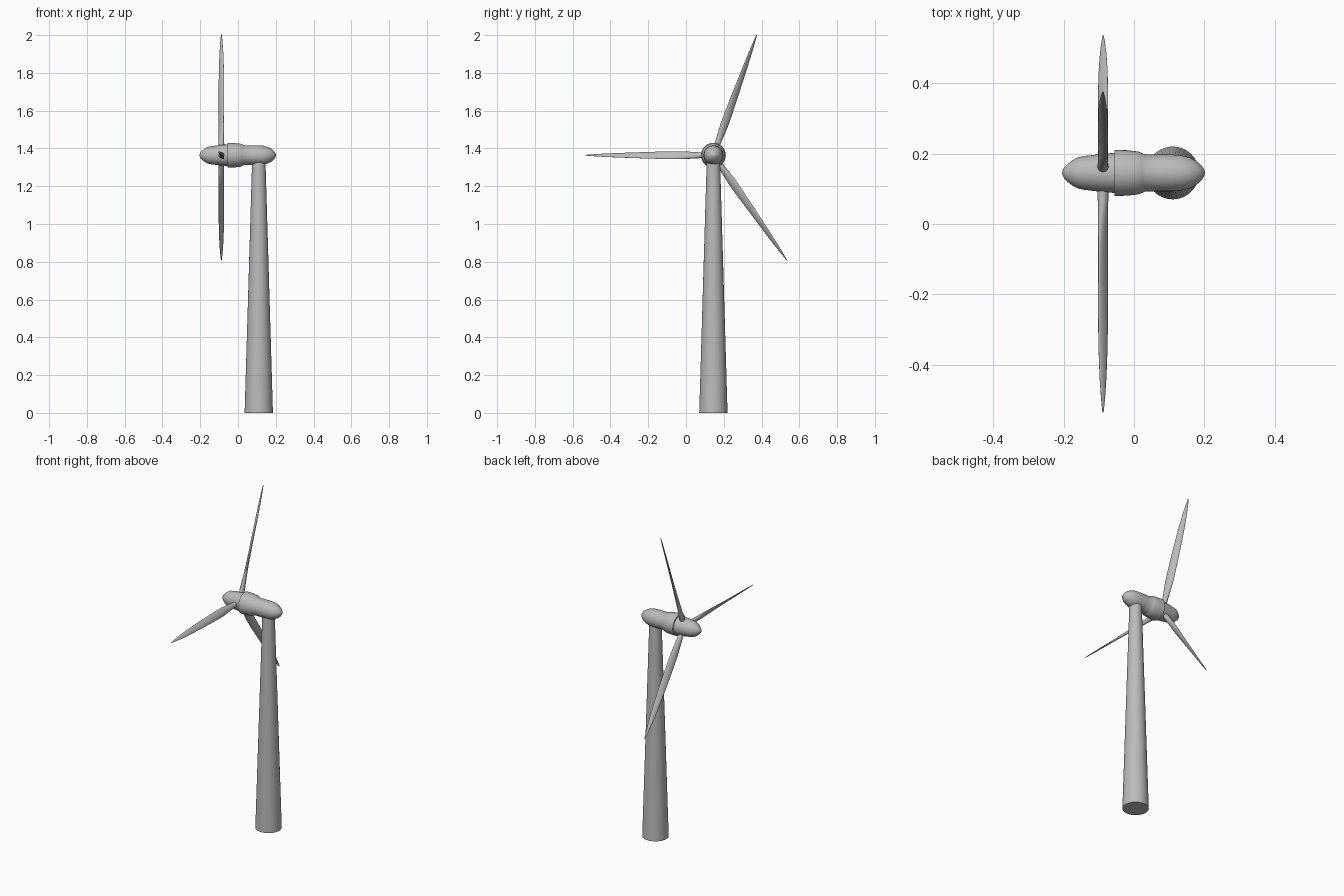
import bpy, bmesh, math
from mathutils import Vector, Matrix

if "Cube" in bpy.data.objects:
    bpy.data.objects.remove(bpy.data.objects["Cube"])

AXIS_Y, AXIS_Z = 0.145, 1.364      # rotor axis height and offset
TOWER_X, ROTOR_X = 0.11, -0.088

grey = bpy.data.materials.new("light_grey")
grey.diffuse_color = (0.5, 0.5, 0.5, 1)
grey.use_nodes = True
grey.node_tree.nodes["Principled BSDF"].inputs["Base Color"].default_value = grey.diffuse_color


def loft(name, rings, smooth_angle=35):
    """Skin a list of closed rings of points and cap both ends."""
    bm = bmesh.new()
    rows = [[bm.verts.new(p) for p in ring] for ring in rings]
    n = len(rows[0])
    for a, b in zip(rows, rows[1:]):
        for i in range(n):
            j = (i + 1) % n
            bm.faces.new((a[i], a[j], b[j], b[i]))
    bm.faces.new(rows[0][::-1])
    bm.faces.new(rows[-1])
    bmesh.ops.recalc_face_normals(bm, faces=bm.faces)
    mesh = bpy.data.meshes.new(name)
    bm.to_mesh(mesh)
    bm.free()
    mesh.materials.append(grey)
    obj = bpy.data.objects.new(name, mesh)
    bpy.context.collection.objects.link(obj)
    bpy.ops.object.select_all(action='DESELECT')
    obj.select_set(True)
    bpy.context.view_layer.objects.active = obj
    bpy.ops.object.shade_smooth_by_angle(angle=math.radians(smooth_angle))
    return obj


def circle(centre, u, v, r, n=40):
    angles = [2 * math.pi * i / n for i in range(n)]
    return [centre + u * r * math.cos(a) + v * r * math.sin(a) for a in angles]


X, Y, Z = Vector((1, 0, 0)), Vector((0, 1, 0)), Vector((0, 0, 1))


def turned_on_axis(name, profile):
    return loft(name, [circle(Vector((x, AXIS_Y, AXIS_Z)), Y, Z, r) for x, r in profile])


# tapered tower
loft("tower", [circle(Vector((TOWER_X, AXIS_Y, z)), X, Y, r)
               for z, r in ((0, 0.075), (1.345, 0.035))])

# spinning hub with a rounded nose
turned_on_axis("hub", [(-0.204, 0.003), (-0.2, 0.013), (-0.19, 0.024), (-0.175, 0.036),
                       (-0.16, 0.044), (-0.14, 0.048), (-0.1, 0.053), (-0.054, 0.057)])

# nacelle with a wider front collar and a rounded tail
turned_on_axis("nacelle", [(-0.055, 0.0655), (-0.02, 0.0645), (0.012, 0.061), (0.022, 0.057),
                           (0.032, 0.0525), (0.07, 0.052), (0.11, 0.052), (0.135, 0.05),
                           (0.158, 0.044), (0.177, 0.034), (0.191, 0.022), (0.199, 0.01),
                           (0.202, 0.002)])

# blades: distance from axis, chord, thickness, pitch in degrees
STATIONS = [(0.03, 0.032, 0.032, 30), (0.075, 0.032, 0.03, 30), (0.12, 0.04, 0.024, 30),
            (0.17, 0.048, 0.019, 30), (0.22, 0.049, 0.016, 31), (0.30, 0.046, 0.014, 36),
            (0.40, 0.041, 0.012, 42), (0.50, 0.034, 0.010, 47), (0.58, 0.025, 0.008, 50),
            (0.64, 0.014, 0.006, 52), (0.68, 0.004, 0.003, 52)]


def blade(name, angle):
    a = math.radians(angle)
    out = Vector((0, math.cos(a), math.sin(a)))
    side = Vector((0, -math.sin(a), math.cos(a)))
    root = Vector((ROTOR_X, AXIS_Y, AXIS_Z))
    rings = []
    for s, chord, thick, pitch in STATIONS:
        p = math.radians(pitch)
        u = side * math.cos(p) + X * math.sin(p)
        v = X * math.cos(p) - side * math.sin(p)
        rings.append(circle(root + out * s, u * chord / 2, v * thick / 2, 1, 16))
    loft(name, rings, 50)


for i, angle in enumerate((70.2, 180, -55)):
    blade(f"blade_{i + 1}", angle)
